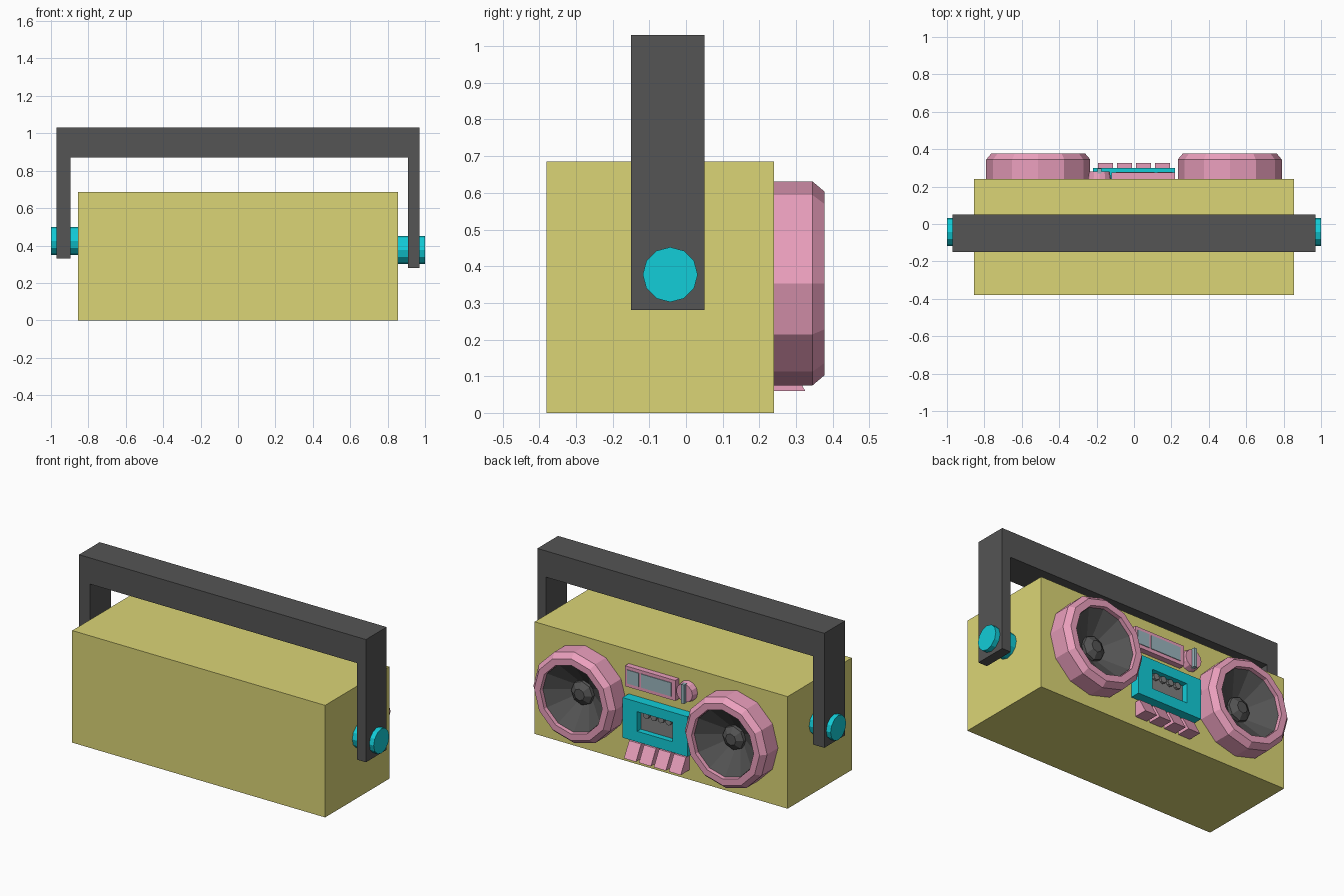
import bpy, bmesh, math
from mathutils import Vector

if "Cube" in bpy.data.objects:
    bpy.data.objects.remove(bpy.data.objects["Cube"])


def mat(name, rgb):
    m = bpy.data.materials.new(name)
    m.diffuse_color = (*rgb, 1)
    m.use_nodes = True
    m.node_tree.nodes["Principled BSDF"].inputs["Base Color"].default_value = m.diffuse_color
    return m


YELLOW = mat("yellow", (0.71, 0.665, 0.18))
PINK = mat("pink", (0.83, 0.35, 0.51))
CYAN = mat("cyan", (0.006, 0.61, 0.69))
DARK = mat("dark", (0.09, 0.09, 0.09))
GLASS = mat("glass", (0.33, 0.47, 0.52))
GREY = mat("grey", (0.22, 0.22, 0.22))


def finish(name, bm, material):
    bmesh.ops.recalc_face_normals(bm, faces=bm.faces)
    me = bpy.data.meshes.new(name)
    bm.to_mesh(me)
    bm.free()
    me.materials.append(material)
    ob = bpy.data.objects.new(name, me)
    bpy.context.collection.objects.link(ob)
    return ob


def extrude(name, pts, vec, material):
    """Extrude a closed polygon along a vector."""
    bm = bmesh.new()
    face = bm.faces.new([bm.verts.new(p) for p in pts])
    new = bmesh.ops.extrude_face_region(bm, geom=[face])["geom"]
    bmesh.ops.translate(bm, vec=vec, verts=[v for v in new if isinstance(v, bmesh.types.BMVert)])
    return finish(name, bm, material)


def box(name, x, y, z, material):
    pts = [(x[0], y[0], z[0]), (x[1], y[0], z[0]), (x[1], y[0], z[1]), (x[0], y[0], z[1])]
    return extrude(name, pts, (0, y[1] - y[0], 0), material)


def lathe(name, profile, centre, material, axis="y", sides=12, closed=False):
    """Revolve (radius, position) points about an axis; open ends are capped at radius > 0."""
    bm = bmesh.new()
    rings = []
    for r, h in profile:
        ring = []
        for i in range(sides):
            a = 2 * math.pi * i / sides
            c, s = r * math.cos(a), r * math.sin(a)
            p = (c, h, s) if axis == "y" else (h, c, s)
            ring.append(bm.verts.new(Vector(p) + Vector(centre)))
        rings.append(ring)
    pairs = list(zip(rings, rings[1:])) + ([(rings[-1], rings[0])] if closed else [])
    for a, b in pairs:
        for i in range(sides):
            j = (i + 1) % sides
            bm.faces.new((a[i], a[j], b[j], b[i]))
    if not closed:
        bm.faces.new(rings[0])
        bm.faces.new(rings[-1])
    return finish(name, bm, material)


# Main case
box("case", (-0.855, 0.855), (-0.38, 0.24), (0, 0.685), YELLOW)

# Carry handle, one arm slightly longer than the other
extrude("handle", [(x, -0.15, z) for x, z in (
    (-0.97, 0.33), (-0.97, 1.03), (0.97, 1.03), (0.97, 0.28),
    (0.91, 0.28), (0.91, 0.87), (-0.895, 0.87), (-0.895, 0.33))], (0, 0.2, 0), DARK)

# Handle pivots
for side, x0, x1, z in (("left", -1, -0.855, 0.425), ("right", 0.855, 1, 0.377)):
    lathe(side + "_pivot", [(0.075, x0), (0.075, x1)], (0, -0.043, z), CYAN, axis="x")

# Speakers
for side, x in (("left", -0.512), ("right", 0.512)):
    c = (x, 0, 0.353)
    lathe(side + "_speaker_ring", [(0.278, 0.24), (0.278, 0.345), (0.25, 0.378),
                                   (0.21, 0.378), (0.205, 0.24)], c, PINK, closed=True)
    lathe(side + "_speaker_cone", [(0.207, 0.241), (0.207, 0.355), (0.065, 0.252), (0.065, 0.241)],
          c, DARK)
    lathe(side + "_speaker_dome", [(0.075, 0.25), (0.072, 0.275), (0.035, 0.30)],
          c, DARK, sides=8)

# Tuner display with two windows
box("display_frame", (-0.12, 0.22), (0.24, 0.275), (0.475, 0.6), PINK)
for i, x in enumerate(((0.125, 0.205), (-0.095, 0.11))):
    box(f"display_window_{i}", x, (0.27, 0.279), (0.497, 0.58), GLASS)

# Tuning dial with grip
lathe("dial", [(0.062, 0.24), (0.055, 0.28)], (-0.185, 0, 0.543), PINK)
box("dial_grip", (-0.195, -0.175), (0.27, 0.298), (0.485, 0.601), GLASS)

# Tape door: frame, window and reels
cx, cz = (-0.22, 0.22), (0.17, 0.415)
wx, wz = (-0.12, 0.12), (0.235, 0.355)
box("door_top", cx, (0.24, 0.30), (wz[1], cz[1]), CYAN)
box("door_bottom", cx, (0.24, 0.30), (cz[0], wz[0]), CYAN)
box("door_left", (cx[0], wx[0]), (0.24, 0.30), wz, CYAN)
box("door_right", (wx[1], cx[1]), (0.24, 0.30), wz, CYAN)
box("tape_window", wx, (0.241, 0.265), wz, GREY)
for i in range(4):
    x = -0.075 + 0.05 * i
    lathe(f"tape_tooth_{i}", [(0.02, 0.26), (0.02, 0.28)], (x, 0, 0.335), GREY, sides=8)

# Sloped transport keys
for i in range(4):
    x = -0.192 + 0.101 * i
    extrude(f"key_{i}", [(x, 0.24, 0.06), (x, 0.325, 0.06), (x, 0.275, 0.15), (x, 0.24, 0.15)],
            (0.081, 0, 0), PINK)
